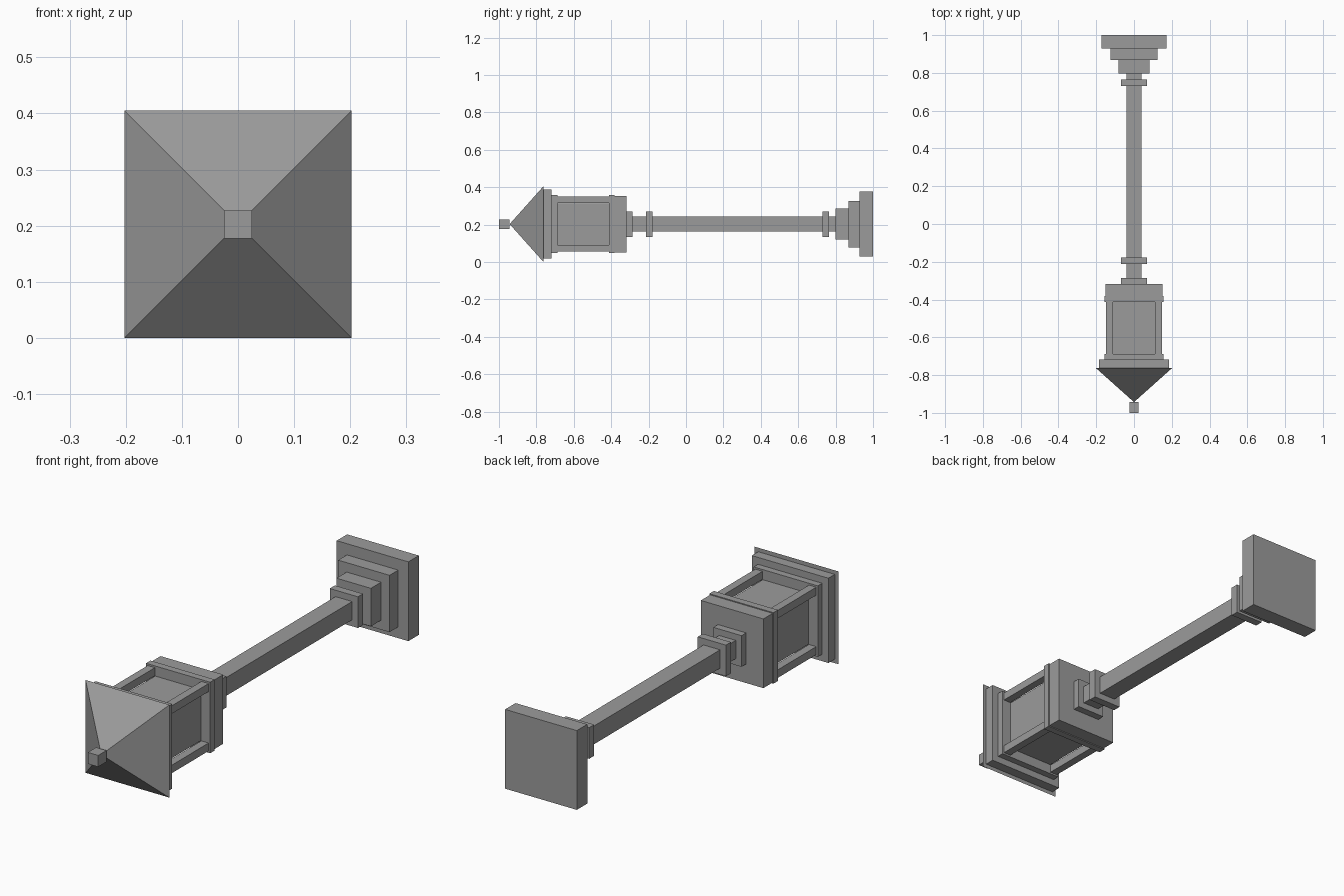
import bpy, bmesh
from mathutils import Matrix

if "Cube" in bpy.data.objects:
    bpy.data.objects.remove(bpy.data.objects["Cube"])

CZ = 0.2025  # height of the lamp's long axis, which runs along y

iron = bpy.data.materials.new("dark_grey")
iron.diffuse_color = (0.33, 0.33, 0.33, 1)
iron.use_nodes = True
iron.node_tree.nodes["Principled BSDF"].inputs["Base Color"].default_value = iron.diffuse_color


def finish(name, bm):
    mesh = bpy.data.meshes.new(name)
    bm.to_mesh(mesh)
    bm.free()
    mesh.materials.append(iron)
    obj = bpy.data.objects.new(name, mesh)
    bpy.context.collection.objects.link(obj)
    return obj


def box(name, y0, y1, half, x=0.0, z=0.0):
    """Square block spanning y0..y1, offset (x, z) from the axis."""
    bm = bmesh.new()
    bmesh.ops.create_cube(bm, size=1, matrix=Matrix.Translation((x, (y0 + y1) / 2, CZ + z))
                          @ Matrix.Diagonal((2 * half, y1 - y0, 2 * half, 1)))
    return finish(name, bm)


# Pyramid roof, apex toward -y
bm = bmesh.new()
apex = bm.verts.new((0, -0.943, CZ))
rim = [bm.verts.new((sx * CZ, -0.762, CZ + sz * CZ))
       for sx, sz in ((-1, -1), (1, -1), (1, 1), (-1, 1))]
bm.faces.new(rim)
for i in range(4):
    bm.faces.new((apex, rim[i], rim[(i + 1) % 4]))
bmesh.ops.recalc_face_normals(bm, faces=bm.faces)
finish("roof", bm)

# Square parts stacked along the axis: name, start, end, half width
for part in (
    ("finial", -1.0, -0.943, 0.025),
    ("roof_plate", -0.762, -0.718, 0.185),
    ("lantern_top_frame", -0.718, -0.688, 0.155),
    ("glass_box", -0.688, -0.413, 0.111),
    ("lantern_bottom_frame", -0.413, -0.382, 0.155),
    ("lantern_block", -0.382, -0.318, 0.151),
    ("lantern_collar", -0.318, -0.286, 0.068),
    ("pole", -0.286, 0.798, 0.04),
    ("pole_ring_upper", -0.213, -0.178, 0.068),
    ("pole_ring_lower", 0.73, 0.765, 0.068),
    ("base_step_small", 0.798, 0.868, 0.083),
    ("base_step_middle", 0.868, 0.928, 0.124),
    ("base_plinth", 0.928, 1.0, 0.173),
):
    box(*part)

# Four corner posts around the glass
for sx in (-1, 1):
    for sz in (-1, 1):
        box("corner_post", -0.688, -0.413, 0.0175, sx * 0.1297, sz * 0.1297)
